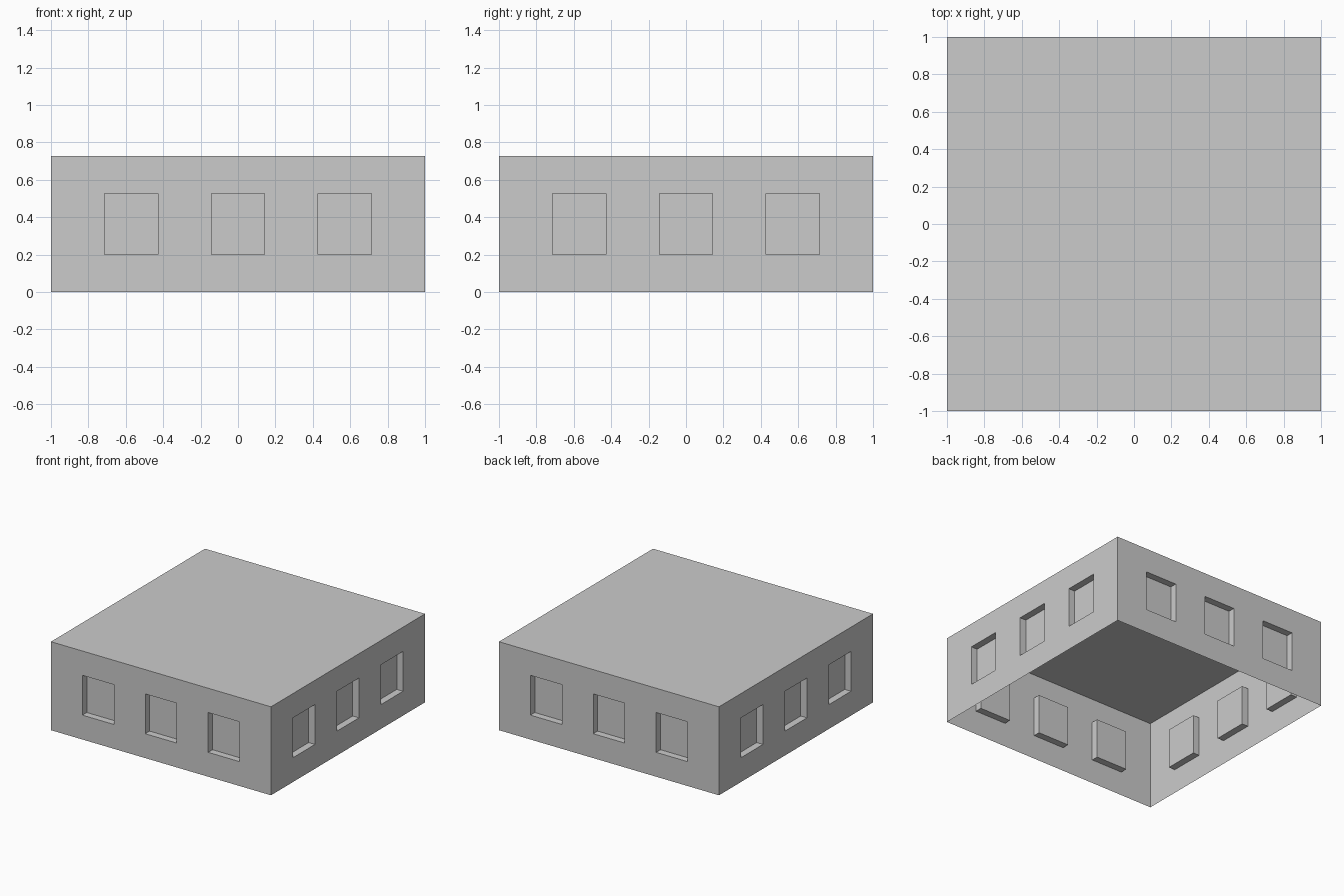
import bpy
import bmesh
from mathutils import Vector, Matrix

default = bpy.data.objects.get("Cube")
if default:
    bpy.data.objects.remove(default, do_unlink=True)

HEIGHT = 0.727
SILL, LINTEL = 0.2, 0.527
HALF_WINDOW = 1 / 7
SPACING = 4 / 7
DEPTH = 0.057

# Single plain grey for the whole building
grey = bpy.data.materials.new("plain grey")
grey.use_nodes = True
colour = (0.6, 0.6, 0.6, 1)
grey.diffuse_color = colour
grey.node_tree.nodes["Principled BSDF"].inputs["Base Color"].default_value = colour

# Storey shell: a thin box, open underneath
bm = bmesh.new()
box = Matrix.Translation((0, 0, HEIGHT / 2)) @ Matrix.Diagonal((2, 2, HEIGHT, 1))
bmesh.ops.create_cube(bm, size=1, matrix=box)
bm.normal_update()
bottom = [f for f in bm.faces if f.normal.z < -0.5]
bmesh.ops.delete(bm, geom=bottom, context='FACES')


def cut_walls(point, normal):
    """Slice the walls only, leaving the roof as one face."""
    walls = [f for f in bm.faces if abs(f.normal.z) < 0.5]
    edges = {e for f in walls for e in f.edges}
    verts = {v for f in walls for v in f.verts}
    bmesh.ops.bisect_plane(bm, geom=[*verts, *edges, *walls], dist=1e-5,
                           plane_co=point, plane_no=normal)
    bm.normal_update()


# Window outlines on all four walls
columns = [-SPACING, 0, SPACING]
for z in (SILL, LINTEL):
    cut_walls(Vector((0, 0, z)), Vector((0, 0, 1)))
for axis in (Vector((1, 0, 0)), Vector((0, 1, 0))):
    for centre in columns:
        for side in (-HALF_WINDOW, HALF_WINDOW):
            cut_walls(axis * (centre + side), axis)


def is_window(face):
    c = face.calc_center_median()
    along = c.x if abs(face.normal.y) > 0.5 else c.y
    return (abs(face.normal.z) < 0.5 and SILL < c.z < LINTEL
            and any(abs(along - x) < 0.01 for x in columns))


# Push the window panes inward
panes = [f for f in bm.faces if is_window(f)]
inward = [-f.normal.copy() * DEPTH for f in panes]
pushed = bmesh.ops.extrude_discrete_faces(bm, faces=panes)["faces"]
for face, offset in zip(pushed, inward):
    bmesh.ops.translate(bm, verts=face.verts, vec=offset)
bm.normal_update()

mesh = bpy.data.meshes.new("storey_shell")
bm.to_mesh(mesh)
bm.free()
mesh.materials.append(grey)
shell = bpy.data.objects.new("storey_shell", mesh)
bpy.context.collection.objects.link(shell)
